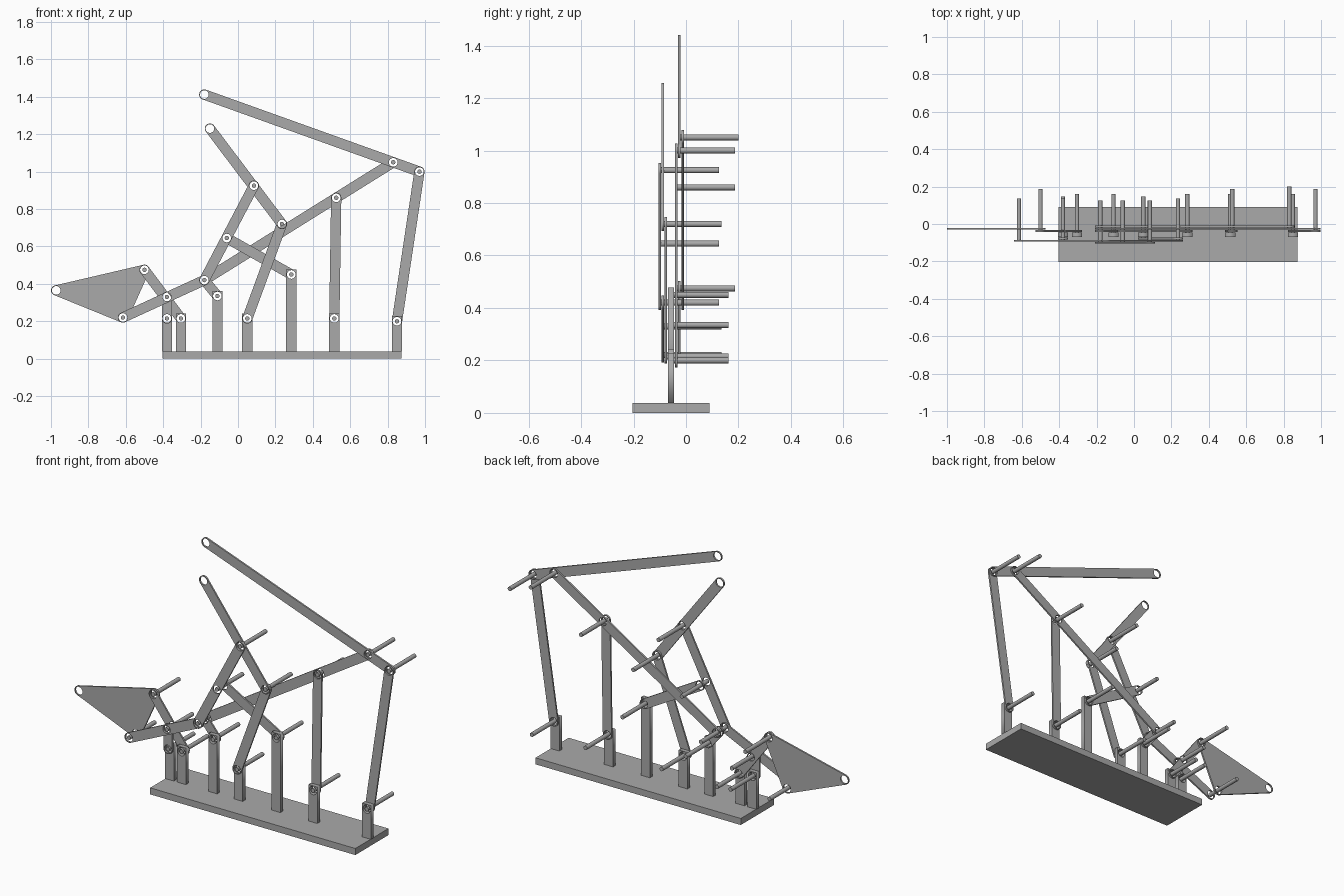
import bpy, math
from mathutils import Vector

cube = bpy.data.objects.get("Cube")
if cube:
    bpy.data.objects.remove(cube)

grey = bpy.data.materials.new("mid_grey")
grey.use_nodes = True
grey.diffuse_color = (0.4, 0.4, 0.4, 1)
bsdf = next(n for n in grey.node_tree.nodes if n.type == 'BSDF_PRINCIPLED')
bsdf.inputs["Base Color"].default_value = grey.diffuse_color

RADIUS, HOLE, PIN = 0.0275, 0.023, 0.0115
LINK_T, POST_T, PIN_LENGTH = 0.0095, 0.023, 0.23
BASE_TOP, POST_Y = 0.037, -0.057
# Depth layers, front to back
FRONT, ARM, NEAR, REAR, LEVER, BACK = -0.1, -0.089, -0.078, -0.038, -0.0255, -0.013

# Joint positions (x, z)
J = {
    "lever_tip": (-0.18, 1.412), "lever_pivot": (0.83, 1.05), "lever_end": (0.97, 1.0),
    "right_foot": (0.85, 0.2), "rocker_top": (0.525, 0.86), "rocker_foot": (0.515, 0.215),
    "tie_foot": (0.285, 0.45), "crank_foot": (0.05, 0.215), "crank_top": (0.235, 0.72),
    "handle_pivot": (0.085, 0.925), "handle_tip": (-0.15, 1.23), "tie_top": (-0.06, 0.645),
    "elbow": (-0.18, 0.42), "short_foot": (-0.11, 0.335), "bucket_foot": (-0.305, 0.215),
    "arm_foot": (-0.38, 0.215), "arm_pivot": (-0.38, 0.33), "bucket_top": (-0.5, 0.475),
    "arm_end": (-0.615, 0.22), "bucket_tip": (-0.972, 0.365),
}


def circle(center, radius, count=32):
    return [Vector(center) + radius * Vector((math.cos(a), math.sin(a)))
            for a in (2 * math.pi * i / count for i in range(count))]


def rounded_hull(points):
    """Outline of a rounded bar or plate around the joints."""
    points = [Vector(p) for p in points]
    outline = []
    for d in circle((0, 0), 1, 96):
        outline.append(max(points, key=lambda p: p.dot(d)) + RADIUS * d)
    return outline


def plate(name, outline, holes, y, thickness):
    """Flat upright plate with round holes."""
    curve = bpy.data.curves.new(name + "_outline", 'CURVE')
    curve.dimensions = '2D'
    curve.fill_mode = 'BOTH'
    curve.extrude = thickness / 2
    for loop in [outline] + [circle(h, HOLE) for h in holes]:
        spline = curve.splines.new('POLY')
        spline.points.add(len(loop) - 1)
        for point, co in zip(spline.points, loop):
            point.co = (co[0], co[1], 0, 1)
        spline.use_cyclic_u = True
    temp = bpy.data.objects.new(name + "_temp", curve)
    bpy.context.collection.objects.link(temp)
    bpy.context.view_layer.update()
    mesh = bpy.data.meshes.new_from_object(temp.evaluated_get(bpy.context.evaluated_depsgraph_get()))
    bpy.data.objects.remove(temp)
    mesh.materials.clear()
    mesh.materials.append(grey)
    obj = bpy.data.objects.new(name, mesh)
    obj.rotation_euler.x = math.pi / 2
    obj.location.y = y
    bpy.context.collection.objects.link(obj)


# Linkage bars and bucket plate: joints and depth layer
links = {
    "top_lever": (("lever_tip", "lever_pivot", "lever_end"), LEVER),
    "right_link": (("lever_end", "right_foot"), REAR),
    "long_boom": (("lever_pivot", "rocker_top", "elbow"), BACK),
    "rocker_link": (("rocker_top", "rocker_foot"), REAR),
    "crank_link": (("crank_foot", "crank_top"), NEAR),
    "handle_bar": (("handle_tip", "handle_pivot", "crank_top"), ARM),
    "front_link": (("handle_pivot", "tie_top", "elbow"), FRONT),
    "tie_link": (("tie_top", "tie_foot"), REAR),
    "short_link": (("elbow", "short_foot"), REAR),
    "bucket_arm": (("elbow", "arm_pivot", "arm_end"), ARM),
    "arm_link": (("arm_pivot", "arm_foot"), NEAR),
    "bucket_link": (("bucket_top", "arm_pivot", "bucket_foot"), REAR),
    "bucket_plate": (("bucket_tip", "bucket_top", "arm_end"), LEVER),
}
pin_front = {}
for name, (joints, y) in links.items():
    points = [J[j] for j in joints]
    ends = (points[0], points[-1]) if name != "bucket_plate" else points
    plate(name, rounded_hull(ends), points, y, LINK_T)
    for j in joints:
        pin_front[j] = min(pin_front.get(j, 1), y - LINK_T / 2)

# Upright posts under the fixed joints
for j in [j for j in J if j.endswith("_foot")]:
    x, z = J[j]
    corners = [(x - RADIUS, BASE_TOP), (x + RADIUS, BASE_TOP),
               (x + RADIUS, z + RADIUS), (x - RADIUS, z + RADIUS)]
    plate(j.replace("_foot", "_post"), corners, [J[j]], POST_Y, POST_T)
    pin_front[j] = min(pin_front[j], POST_Y - POST_T / 2)

# Long pins through every joint except the free tips
for j, y in pin_front.items():
    if j.endswith("_tip"):
        continue
    x, z = J[j]
    bpy.ops.mesh.primitive_cylinder_add(vertices=24, radius=PIN, depth=PIN_LENGTH,
                                        location=(x, y + PIN_LENGTH / 2, z),
                                        rotation=(math.pi / 2, 0, 0))
    pin = bpy.context.object
    pin.name = j + "_pin"
    pin.data.materials.append(grey)
    bpy.ops.object.shade_smooth_by_angle()

# Base board
bpy.ops.mesh.primitive_cube_add(size=1, location=(0.235, POST_Y, BASE_TOP / 2))
base = bpy.context.object
base.name = "base_board"
base.scale = (1.28, 0.295, BASE_TOP)
base.data.materials.append(grey)
